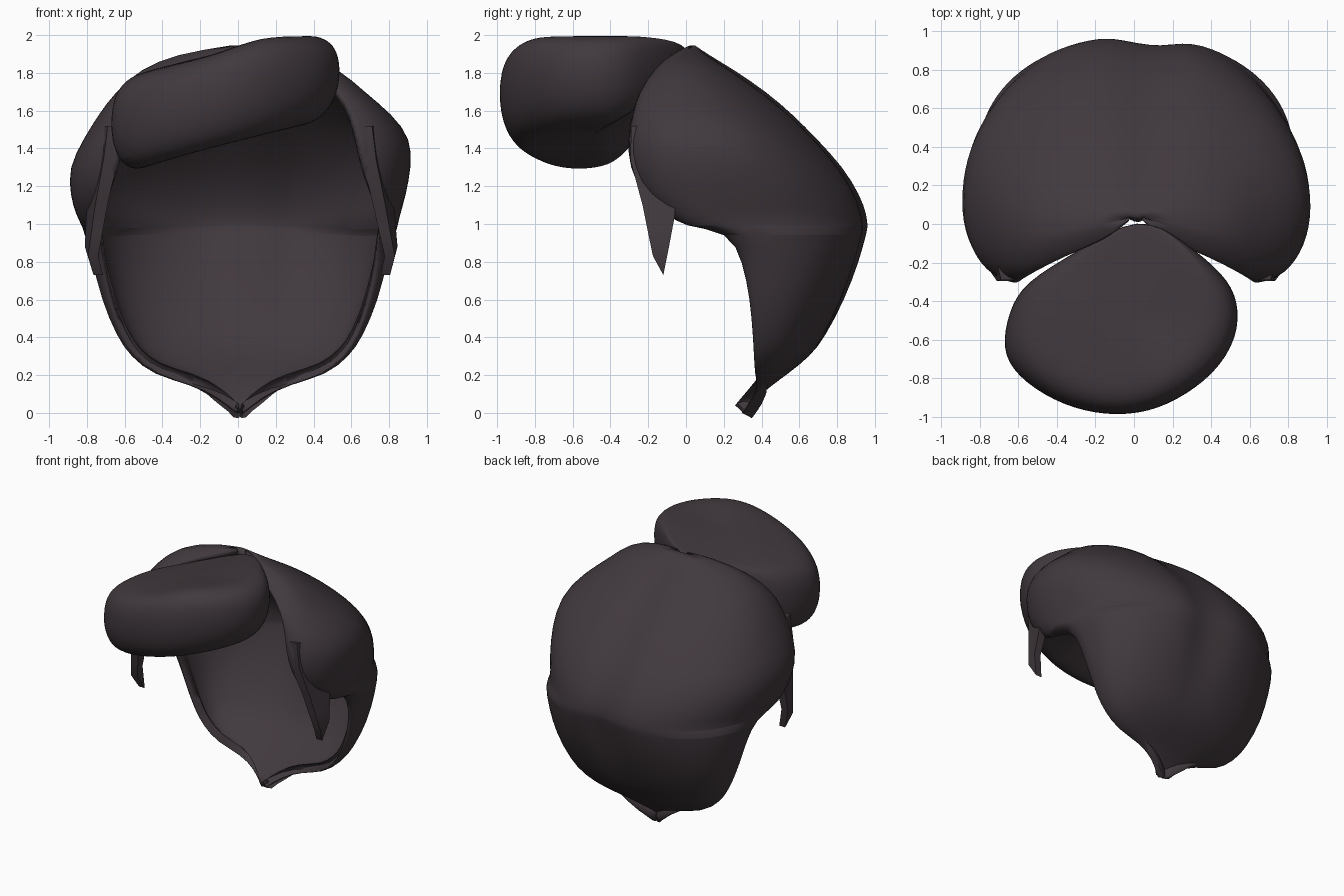
import bpy, bmesh, math

if "Cube" in bpy.data.objects:
    bpy.data.objects.remove(bpy.data.objects["Cube"])

hair = bpy.data.materials.new("dark_plum_hair")
hair.diffuse_color = (0.052, 0.040, 0.047, 1)
hair.use_nodes = True
hair.node_tree.nodes["Principled BSDF"].inputs["Base Color"].default_value = hair.diffuse_color


def add_object(name, verts, faces, subsurf=0, thickness=0.0):
    me = bpy.data.meshes.new(name)
    me.from_pydata(verts, [], faces)
    if not thickness:
        bm = bmesh.new()
        bm.from_mesh(me)
        bmesh.ops.recalc_face_normals(bm, faces=bm.faces)
        bm.to_mesh(me)
        bm.free()
    me.materials.append(hair)
    ob = bpy.data.objects.new(name, me)
    bpy.context.collection.objects.link(ob)
    if subsurf:
        m = ob.modifiers.new("smooth", 'SUBSURF')
        m.levels = m.render_levels = subsurf
    if thickness:
        m = ob.modifiers.new("thickness", 'SOLIDIFY')
        m.thickness, m.offset = thickness, -1
    bpy.ops.object.select_all(action='DESELECT')
    ob.select_set(True)
    bpy.context.view_layer.objects.active = ob
    bpy.ops.object.shade_smooth_by_angle(angle=math.radians(40))
    return ob


# back hair shell: level slices (z, back y, half width, side y, front x, front y, lean right)
slices = [
    (1.945, .05, .05, .03, .03, .02, 0), (1.90, .12, .34, -.04, .15, -.08, 0),
    (1.82, .26, .53, -.05, .38, -.17, 0), (1.70, .44, .66, -.03, .53, -.25, 0),
    (1.58, .58, .78, .03, .59, -.285, .03), (1.45, .71, .87, .07, .62, -.31, .04),
    (1.30, .85, .91, .10, .65, -.30, 0), (1.15, .94, .89, .12, .69, -.23, -.01),
    (1.05, .975, .86, .13, .73, -.09, -.01), (0.985, .98, .835, .20, .76, -.02, 0),
    (0.965, .975, .83, .34, .74, .23, 0), (0.80, .93, .78, .42, .73, .30, 0),
    (0.60, .85, .735, .44, .69, .34, 0), (0.40, .74, .65, .42, .62, .355, 0),
    (0.30, .66, .58, .41, .55, .36, 0), (0.20, .53, .46, .39, .44, .365, 0),
    (0.15, .46, .26, .39, .25, .38, 0), (0.08, .375, .12, .36, .11, .355, 0),
    (0.00, .305, .02, .30, .015, .295, 0)]
BACK, FRONT = 12, 6


def half_slice(z, yb, w, ys, xf, yf, d, side):
    w += d * side
    pts = []
    for i in range(BACK + 1):
        a = math.pi / 2 * i / BACK
        x = side * w * math.sin(a) ** 0.92
        y = ys + (yb - ys) * max(math.cos(a), 0) ** 0.92
        groove = .06 * math.exp(-((x - .08) / .13) ** 2) * min(1, max(0, (z - .3) * 2))
        pts.append((x + .01, y - groove * min(1, (yb - ys) * 2), z))
    for i in range(1, FRONT + 1):
        a = math.pi / 2 * i / FRONT
        pts.append((side * (xf + (w - xf) * math.cos(a)) + .01,
                    ys + (yf - ys) * math.sin(a), z))
    return pts


verts, faces = [], []
for s in slices:
    verts += half_slice(*s, -1)[:0:-1] + half_slice(*s, 1)
n = 2 * (BACK + FRONT) + 1
for r in range(len(slices) - 1):
    for c in range(n - 1):
        a = r * n + c
        faces.append((a, a + 1, a + n + 1, a + n))
shell = add_object("back_hair", verts, faces, 1, 0.06)
# outward normals: the middle back face must point to +y
me = shell.data
if me.polygons[8 * (n - 1) + n // 2].normal.y < 0:
    me.flip_normals()

# front quiff: plan outline stacked through rounded levels and tilted to one side
outline = [(.03, .06), (-.29, -.14), (-.57, -.30), (-.65, -.45), (-.69, -.65), (-.61, -.79),
           (-.42, -.92), (-.20, -.99), (.03, -.99), (.22, -.92), (.42, -.78), (.54, -.59),
           (.545, -.40), (.47, -.26), (.26, -.09)]
levels = [(0, .66), (.02, .80), (.15, .93), (.4, 1), (.68, 1), (.87, .95), (.97, .84), (1, .66)]
verts, faces = [], []
n = len(outline)
for t, k in levels:
    for x, y in outline:
        back = min(1, max(0, (y + .33) / .38))
        k2 = k + (1 - k) * min(1, back * 1.4)
        px, py = -.07 + (x + .07) * k2, -.42 + (y + .42) * k2
        top = min(1.93 + .24 * px, 2.01) - .04 * back + .04 * max(0, 1 - abs(px - .15) / .3)
        low = 1.43 + .25 * px - .06 * max(0, -px - .25)
        low += (1.85 - low) * back
        verts.append((px, py, low + (min(top, 2.005) - low) * t))
for r in range(len(levels) - 1):
    for c in range(n):
        d = (c + 1) % n
        faces.append((r * n + c, r * n + d, (r + 1) * n + d, (r + 1) * n + c))
faces += [tuple(range(n)), tuple(range((len(levels) - 1) * n, len(levels) * n))]
add_object("front_quiff", verts, faces, 2)

# pointed sideburns: side profile given thickness and bent outwards towards the tip
profile = [(-.29, 1.52), (-.295, 1.34), (-.23, 1.10), (-.20, .95), (-.175, .83), (-.12, .73),
           (-.09, .88), (-.06, 1.04), (-.05, 1.20), (-.08, 1.36), (-.15, 1.52)]
for side, name in ((-1, "left_sideburn"), (1, "right_sideburn")):
    verts, n = [], len(profile)
    for layer in (0, 1):
        for y, z in profile:
            x = .615 + .13 * min(1, (1.52 - z) / .75) + .25 * (y + .3) * (z > .8)
            x += layer * (.05 + .04 * (z - .73))
            if side < 0:
                x -= .02 * max(0, 1.2 - z) / .47
            verts.append((side * x + .01, y, z))
    faces = [(i, (i + 1) % n, n + (i + 1) % n, n + i) for i in range(n)]
    # strips across the blade keep it evenly faceted
    for o in (0, n):
        for i in range(n // 2 - 1):
            faces.append((o + i, o + i + 1, o + n - 2 - i, o + n - 1 - i))
        faces.append((o + n // 2 - 1, o + n // 2, o + n // 2 + 1))
    add_object(name, verts, faces)
